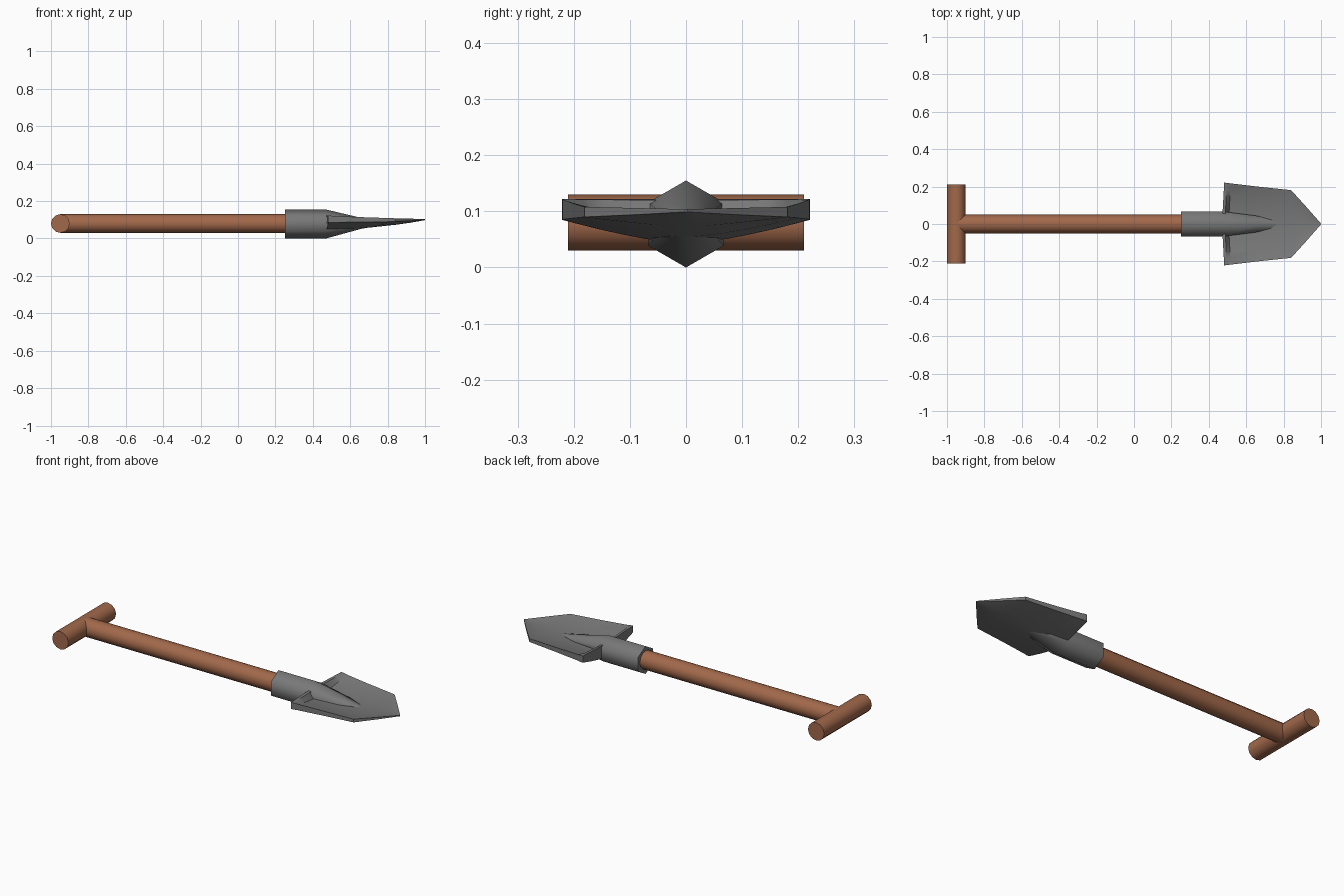
import bpy, bmesh, math
from mathutils import Vector

if "Cube" in bpy.data.objects:
    bpy.data.objects.remove(bpy.data.objects["Cube"])


def material(name, rgb):
    m = bpy.data.materials.new(name)
    m.diffuse_color = (*rgb, 1)
    m.use_nodes = True
    m.node_tree.nodes["Principled BSDF"].inputs["Base Color"].default_value = m.diffuse_color
    return m


WOOD = material("brown wood", (0.36, 0.14, 0.07))
STEEL = material("grey steel", (0.19, 0.19, 0.19))


def finish(name, bm, mat, angle):
    bmesh.ops.remove_doubles(bm, verts=bm.verts, dist=1e-5)
    bmesh.ops.recalc_face_normals(bm, faces=bm.faces)
    me = bpy.data.meshes.new(name)
    bm.to_mesh(me)
    bm.free()
    me.materials.append(mat)
    ob = bpy.data.objects.new(name, me)
    bpy.context.collection.objects.link(ob)
    bpy.ops.object.select_all(action='DESELECT')
    ob.select_set(True)
    bpy.context.view_layer.objects.active = ob
    bpy.ops.object.shade_smooth_by_angle(angle=math.radians(angle))
    return ob


def loft(name, rings, mat, angle):
    """Closed skin over a row of equally sized rings, capped at both ends."""
    bm = bmesh.new()
    vs = [[bm.verts.new(p) for p in r] for r in rings]
    n = len(rings[0])
    for a, b in zip(vs, vs[1:]):
        for i in range(n):
            j = (i + 1) % n
            bm.faces.new((a[i], a[j], b[j], b[i]))
    bm.faces.new(vs[0])
    bm.faces.new(vs[-1])
    return finish(name, bm, mat, angle)


def circle(center, axis, ry, rz, n):
    """Ring around x or y axis, first point straight up."""
    out = []
    for i in range(n):
        t = 2 * math.pi * i / n
        s, c = ry * math.sin(t), rz * math.cos(t)
        out.append(Vector(center) + Vector((0, s, c) if axis == 'x' else (s, 0, c)))
    return out


# wooden shaft and cross grip
loft("shaft", [circle((x, 0, 0.08), 'x', 0.05, 0.05, 12) for x in (-0.95, 0.3)], WOOD, 40)
loft("cross_grip", [circle((-0.95, y, 0.08), 'y', 0.05, 0.05, 12) for y in (-0.21, 0.21)], WOOD, 40)

# hexagonal socket, tapering into the blade as a spine: x, centre z, half width, half height
spine = [(0.25, 0.0775, 0.0775, 0.0775), (0.47, 0.0775, 0.0775, 0.0775),
         (0.66, 0.081, 0.05, 0.029), (0.78, 0.079, 0.01, 0.006)]
loft("socket", [circle((x, 0, z), 'x', w, h, 6) for x, z, w, h in spine], STEEL, 65)

# dished blade with a raised tread lip along its back edge:
# x, half width, rim top, rim bottom, middle top, middle bottom
stations = [
    (0.475, 0.221, 0.122, 0.085, 0.122, 0.042),
    (0.490, 0.220, 0.122, 0.085, 0.120, 0.042),
    (0.510, 0.217, 0.120, 0.086, 0.085, 0.043),
    (0.660, 0.200, 0.114, 0.088, 0.084, 0.054),
    (0.840, 0.181, 0.108, 0.090, 0.090, 0.073),
    (0.920, 0.093, 0.106, 0.094, 0.096, 0.084),
    (1.000, 0.002, 0.104, 0.099, 0.103, 0.098)]
steps = [i / 6 for i in range(-6, 7)]
rings = []
for k, (x, w, rt, rb, mt, mb) in enumerate(stations):
    skew = 0.012 if k < 3 else 0
    top = [(x + skew * (abs(t) - 0.4), t * w, mt + (rt - mt) * t * t) for t in steps]
    low = [(x + skew * (abs(t) - 0.4), t * w, mb + (rb - mb) * abs(t) ** 1.4) for t in reversed(steps)]
    rings.append(top + low)
loft("blade", rings, STEEL, 35)
